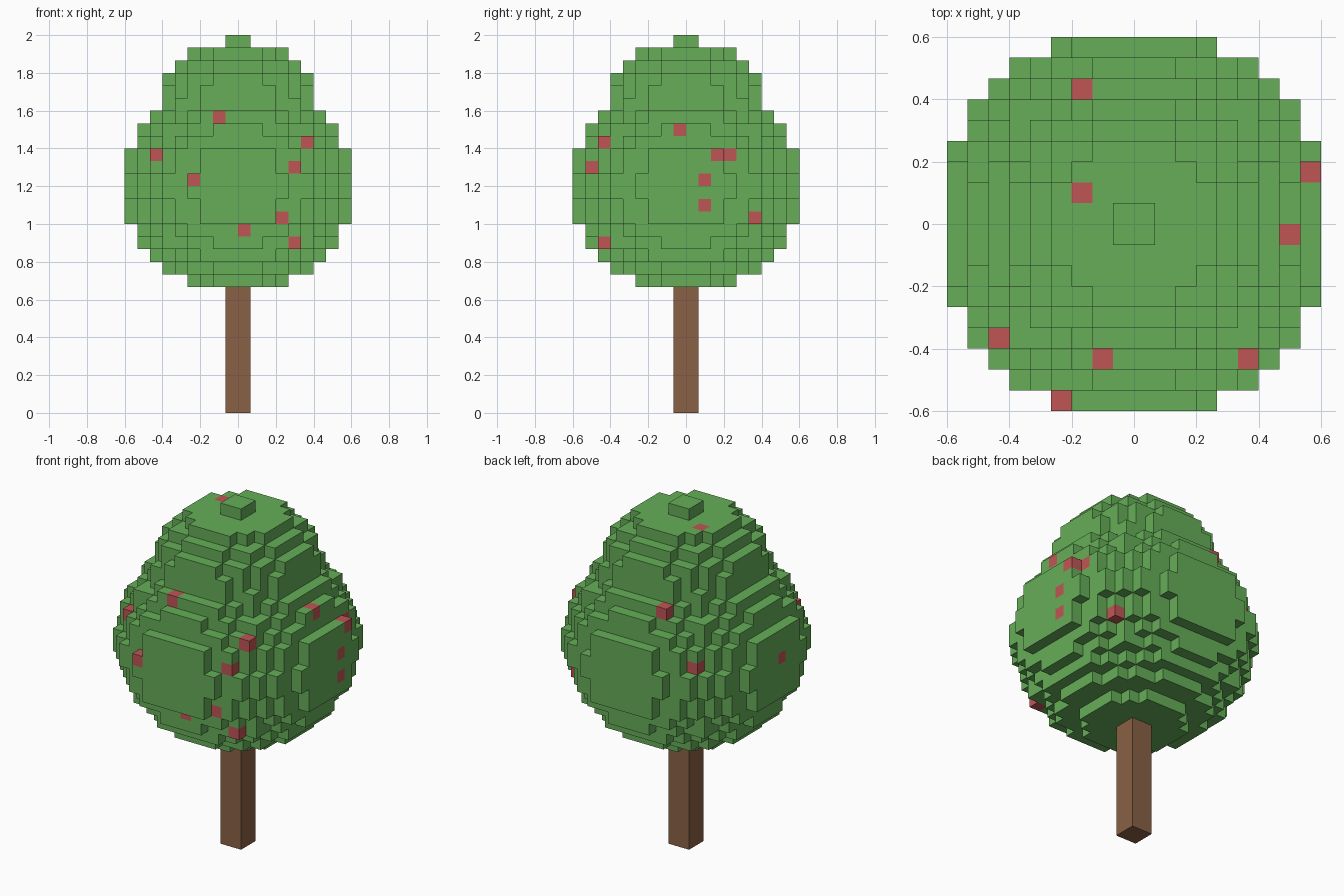
import bpy, bmesh
from itertools import product
from mathutils import Vector

cube = bpy.data.objects.get("Cube")
if cube:
    bpy.data.objects.remove(cube, do_unlink=True)

V = 1 / 15  # edge length of one block


def material(name, rgb):
    m = bpy.data.materials.new(name)
    m.use_nodes = True
    m.diffuse_color = (*rgb, 1)
    bsdf = m.node_tree.nodes["Principled BSDF"]
    bsdf.inputs["Base Color"].default_value = (*rgb, 1)
    bsdf.inputs["Roughness"].default_value = 0.9
    return m


def ellipsoid(z_mid, r2, h2):
    """Block cells whose centres lie inside a squashed ball."""
    n = 10
    return {(x, y, z) for x, y, z in product(range(-n, n), range(-n, n), range(40))
            if ((x + .5) ** 2 + (y + .5) ** 2) / r2 + (z + .5 - z_mid) ** 2 / h2 < 1}


def block_object(name, cells, solid, mat):
    """Skin the cells with the faces not covered by another solid cell."""
    bm = bmesh.new()
    for cell in cells:
        mid = Vector(cell) + Vector((.5, .5, .5))
        for axis, sign in product(range(3), (-1, 1)):
            step = Vector((0, 0, 0))
            step[axis] = sign
            if tuple(int(c + s) for c, s in zip(cell, step)) in solid:
                continue
            u = Vector((0, 0, 0))
            u[(axis + 1) % 3] = .5
            w = step.cross(u)
            c = mid + step * .5
            bm.faces.new([bm.verts.new(p * V)
                          for p in (c - u - w, c + u - w, c + u + w, c - u + w)])
    bmesh.ops.remove_doubles(bm, verts=bm.verts, dist=V / 100)
    me = bpy.data.meshes.new(name)
    bm.to_mesh(me)
    bm.free()
    me.materials.append(mat)
    ob = bpy.data.objects.new(name, me)
    bpy.context.collection.objects.link(ob)
    return ob


leaf_green = material("leaf_green", (.133, .423, .098))
fruit_red = material("fruit_red", (.527, .091, .091))
bark_brown = material("bark_brown", (.254, .119, .061))

# Crown: a wide ball with a smaller one rising from its top
crown = ellipsoid(18, 87, 70) | ellipsoid(24, 42, 31.4)

# Fruits: single blocks set into the crown surface
fruits = {
    (-2, -7, 23), (5, -7, 21), (-7, -6, 20), (4, -8, 19), (-4, -9, 18),
    (3, -8, 15), (0, -8, 14), (4, -7, 13),               # front
    (7, -1, 22), (8, 2, 20), (7, 3, 20), (8, 1, 18),
    (8, 1, 16), (6, 5, 15),                              # left side
    (-3, 6, 23), (-6, 6, 19), (-9, -1, 18), (-3, 1, 28)  # back, right, top
}
solid = crown | fruits
block_object("leafy_crown", crown - fruits, solid, leaf_green)
block_object("fruits", fruits, solid, fruit_red)

# Trunk: plain square post
bpy.ops.mesh.primitive_cube_add(size=1, location=(0, 0, 5 * V))
trunk = bpy.context.object
trunk.name = "trunk"
trunk.scale = (2 * V, 2 * V, 10 * V)
bpy.ops.object.transform_apply(location=False, rotation=False, scale=True)
trunk.data.materials.append(bark_brown)
